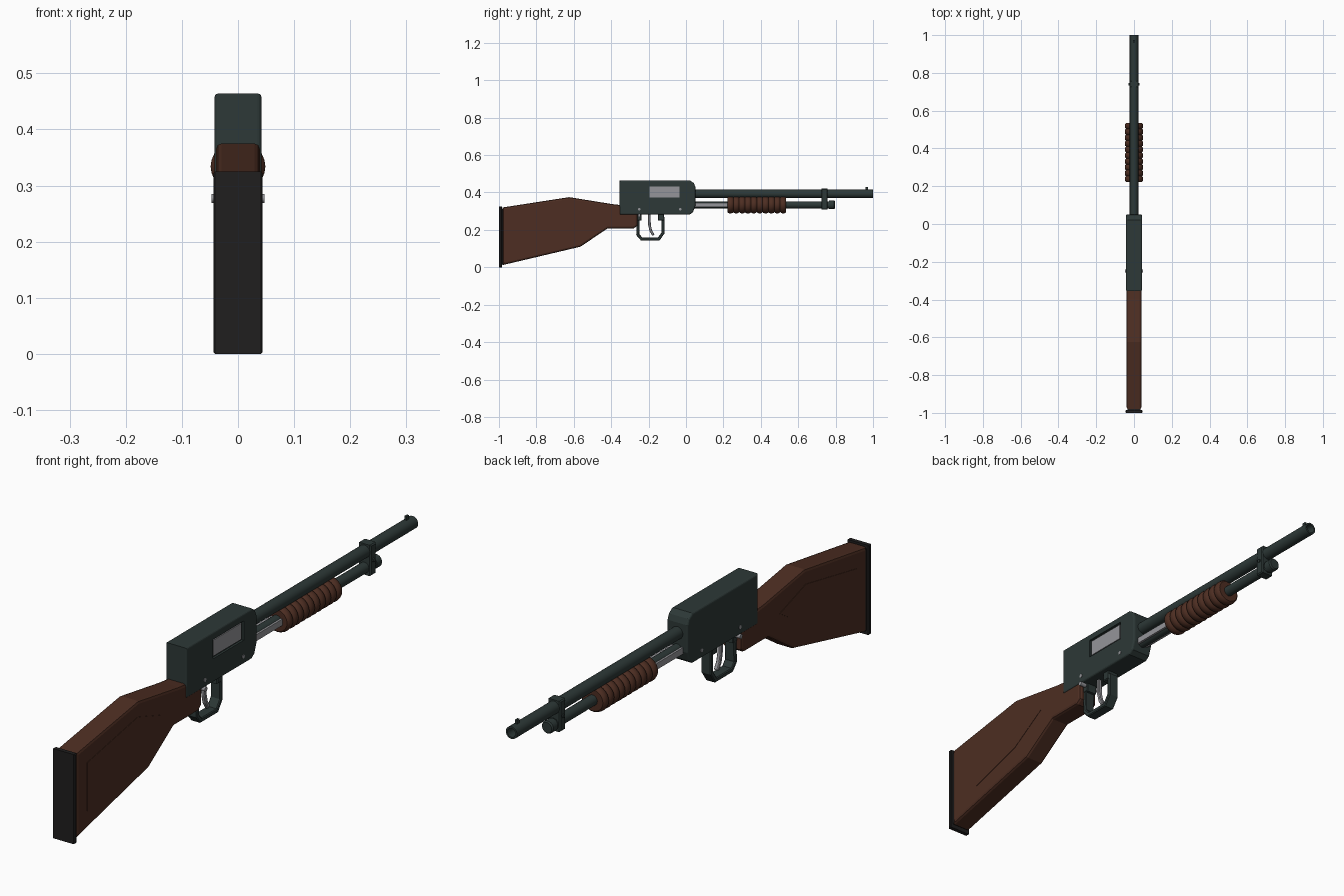
import bpy, bmesh, math
from mathutils import Vector

if "Cube" in bpy.data.objects:
    bpy.data.objects.remove(bpy.data.objects["Cube"])


def material(name, rgb):
    m = bpy.data.materials.new(name)
    m.diffuse_color = (*rgb, 1)
    m.use_nodes = True
    m.node_tree.nodes["Principled BSDF"].inputs["Base Color"].default_value = m.diffuse_color
    return m


METAL = material("dark green steel", (0.026, 0.040, 0.038))
WOOD = material("brown wood", (0.075, 0.027, 0.016))
RUBBER = material("black rubber", (0.014, 0.013, 0.013))
SILVER = material("bright steel", (0.30, 0.30, 0.32))


def finish(name, bm, mat, smooth=True):
    bmesh.ops.recalc_face_normals(bm, faces=bm.faces)
    me = bpy.data.meshes.new(name)
    bm.to_mesh(me)
    bm.free()
    ob = bpy.data.objects.new(name, me)
    bpy.context.collection.objects.link(ob)
    me.materials.append(mat)
    if smooth:
        bpy.ops.object.select_all(action='DESELECT')
        ob.select_set(True)
        bpy.context.view_layer.objects.active = ob
        bpy.ops.object.shade_smooth_by_angle(angle=math.radians(35))
    return ob


def prism(name, pts, x0, x1, mat, bevel=0, seg=2):
    """Side profile (y, z) extruded from x0 to x1."""
    bm = bmesh.new()
    f = bm.faces.new([bm.verts.new((x0, y, z)) for y, z in pts])
    ext = bmesh.ops.extrude_face_region(bm, geom=[f])
    moved = [v for v in ext['geom'] if isinstance(v, bmesh.types.BMVert)]
    bmesh.ops.translate(bm, verts=moved, vec=(x1 - x0, 0, 0))
    bmesh.ops.recalc_face_normals(bm, faces=bm.faces)
    if bevel:
        # soften only the edges that outline the two side faces
        rim = [e for e in bm.edges if abs(e.verts[0].co.x - e.verts[1].co.x) < 1e-6]
        bmesh.ops.bevel(bm, geom=rim, offset=bevel, segments=seg, profile=0.5, affect='EDGES')
    return finish(name, bm, mat, smooth=False)


def box(name, x0, x1, y0, y1, z0, z1, mat, bevel=0):
    return prism(name, [(y0, z0), (y1, z0), (y1, z1), (y0, z1)], x0, x1, mat, bevel, 1)


def lathe(name, profile, z, mat, sides=24, sx=1.0):
    """Closed (y, radius) profile turned about a line along y."""
    bm = bmesh.new()
    rings = []
    for y, r in profile:
        if r == 0:
            rings.append([bm.verts.new((0, y, z))] * sides)
        else:
            rings.append([bm.verts.new((sx * r * math.cos(2 * math.pi * i / sides), y,
                                        z + r * math.sin(2 * math.pi * i / sides)))
                          for i in range(sides)])
    for a, b in zip(rings, rings[1:]):
        for i in range(sides):
            j = (i + 1) % sides
            bm.faces.new(list(dict.fromkeys([a[i], a[j], b[j], b[i]])))
    return finish(name, bm, mat)


def pin(name, x0, x1, y, z, r, mat):
    pts = [(y + r * math.cos(k * math.pi / 6), z + r * math.sin(k * math.pi / 6)) for k in range(12)]
    return prism(name, pts, x0, x1, mat)


def strip(name, path, half, x, mat):
    """Open (y, z) path thickened into a flat bar of width 2x."""
    p = [Vector(q) for q in path]
    left, right = [], []
    for i, q in enumerate(p):
        d0 = (q - p[max(i - 1, 0)]).normalized()
        d1 = (p[min(i + 1, len(p) - 1)] - q).normalized()
        d = (d0 + d1).normalized()
        side = Vector((-d.y, d.x))
        k = half / max(d.dot(d1 if d1.length else d0), 0.5)
        left.append(q + side * k)
        right.append(q - side * k)
    return prism(name, [tuple(q) for q in left + right[::-1]], -x, x, mat, 0.003, 1)


# Shoulder stock with butt pad
prism("stock", [(-0.98, 0.012), (-0.565, 0.11), (-0.42, 0.207), (-0.28, 0.207), (-0.26, 0.222),
                (-0.26, 0.29), (-0.35, 0.333), (-0.395, 0.338), (-0.625, 0.375), (-0.98, 0.32)],
      -0.039, 0.039, WOOD, 0.010, 2)
box("pad_spacer", -0.034, 0.034, -0.988, -0.978, 0.015, 0.312, RUBBER)
box("butt_pad", -0.044, 0.044, -1.0, -0.985, 0.0, 0.325, RUBBER, 0.003)

# Shallow raised panels on both sides of the stock
for s, side in ((1, "right"), (-1, "left")):
    prism("stock_panel_" + side, [(-0.92, 0.09), (-0.63, 0.175), (-0.48, 0.27), (-0.63, 0.32),
                                  (-0.92, 0.265)], s * 0.037, s * 0.0402, WOOD)

# Receiver with a cut loading port
receiver = prism("receiver", [(-0.355, 0.282), (0.02, 0.282), (0.038, 0.295), (0.05, 0.33),
                              (0.05, 0.43), (0.042, 0.45), (0.022, 0.464), (-0.355, 0.464)],
                 -0.042, 0.042, METAL, 0.007, 3)
cutter = box("port_cutter", 0.034, 0.06, -0.203, -0.027, 0.368, 0.438, METAL)
cutter.hide_render = True
cutter.hide_viewport = True
cut = receiver.modifiers.new("port", 'BOOLEAN')
cut.object = cutter
cut.operation = 'DIFFERENCE'
cut.solver = 'EXACT'
box("bolt", 0.030, 0.0385, -0.195, -0.035, 0.374, 0.432, SILVER)

# Receiver cross pins and safety button
for y in (-0.25, -0.03):
    pin("receiver_pin", -0.0435, 0.0435, y, 0.31, 0.007, SILVER)
pin("safety_button", -0.047, 0.047, -0.25, 0.277, 0.008, SILVER)

# Trigger group
box("guard_mount_rear", -0.022, 0.022, -0.272, -0.238, 0.25, 0.285, METAL, 0.003)
box("guard_mount_front", -0.022, 0.022, -0.15, -0.118, 0.25, 0.285, METAL, 0.003)
strip("trigger_guard", [(-0.255, 0.27), (-0.258, 0.175), (-0.238, 0.152), (-0.145, 0.152),
                        (-0.122, 0.185), (-0.122, 0.27)], 0.008, 0.020, METAL)
strip("trigger", [(-0.197, 0.285), (-0.195, 0.225), (-0.188, 0.195), (-0.174, 0.172)],
      0.007, 0.008, SILVER)

# Hollow barrel and bead sight
lathe("barrel", [(0.03, 0), (0.03, 0.0225), (1.0, 0.0225), (1.0, 0.016), (0.9, 0.016), (0.9, 0)],
      0.393, METAL)
box("bead_sight", -0.004, 0.004, 0.96, 0.973, 0.41, 0.430, METAL)

# Magazine tube with end cap
lathe("magazine_tube", [(0.03, 0), (0.03, 0.019), (0.77, 0.019), (0.77, 0)], 0.334, METAL)
lathe("magazine_cap", [(0.765, 0), (0.765, 0.023), (0.792, 0.023), (0.797, 0.019), (0.797, 0)],
      0.334, METAL)

# Slide bars between receiver and grip
for s, side in ((1, "right"), (-1, "left")):
    box("slide_bar_" + side, s * 0.015, s * 0.023, 0.03, 0.25, 0.322, 0.345, SILVER)

# Ribbed sliding grip
ribs, y0, y1 = 10, 0.222, 0.535
step = (y1 - y0) / ribs
grip = [(y0, 0)]
for i in range(ribs):
    for t, r in ((0.0, 0.039), (0.15, 0.044), (0.4, 0.046), (0.6, 0.046), (0.85, 0.044)):
        grip.append((y0 + step * (i + t), r))
grip += [(y1, 0.039), (y1, 0)]
lathe("pump_grip", grip, 0.334, WOOD, 24, 1.06)

# Clamp joining barrel and tube
box("barrel_clamp", -0.025, 0.025, 0.724, 0.757, 0.308, 0.42, METAL, 0.004)
pin("clamp_screw", -0.029, 0.029, 0.74, 0.362, 0.007, METAL)
